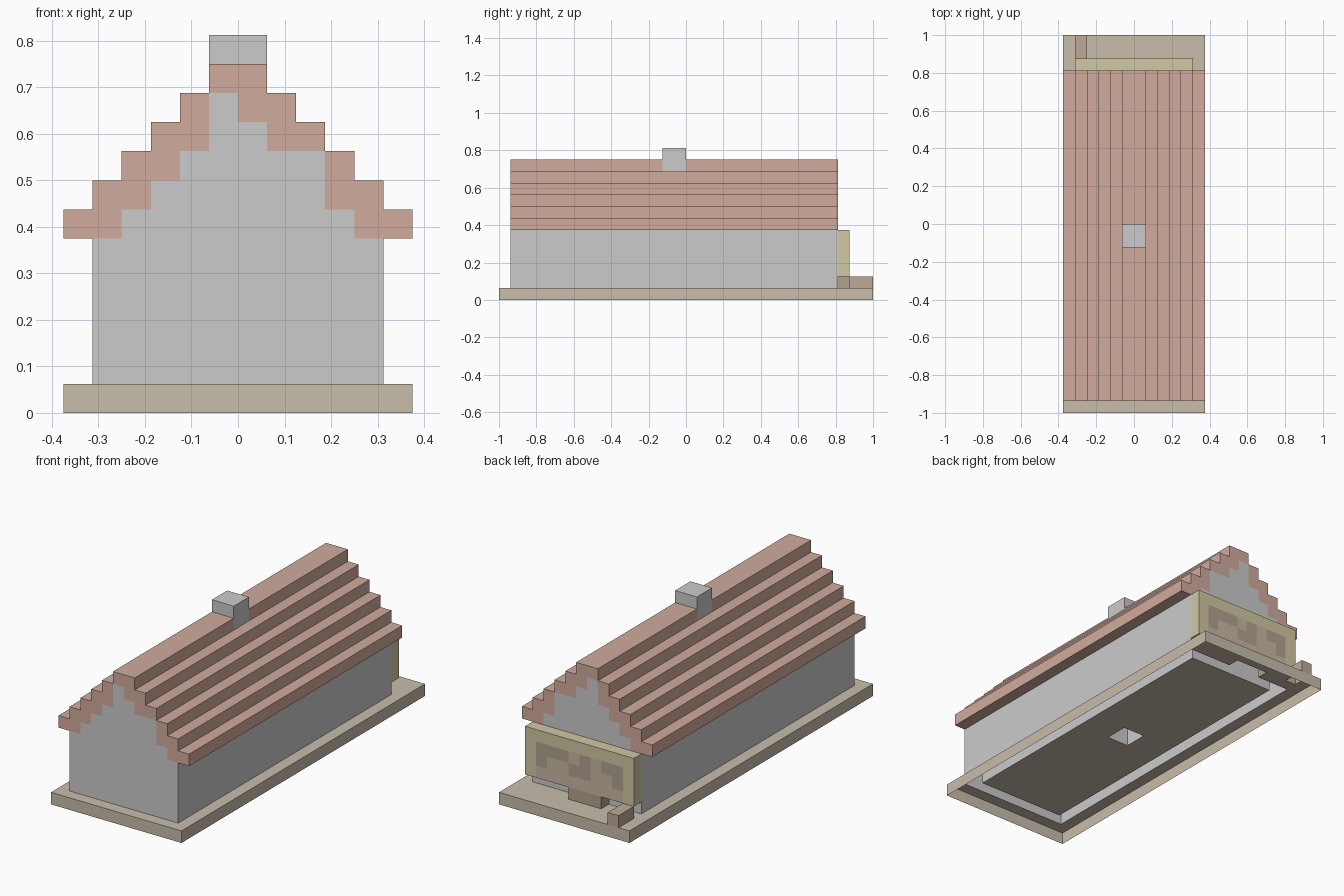
import bpy, bmesh
from mathutils import Vector

if "Cube" in bpy.data.objects:
    bpy.data.objects.remove(bpy.data.objects["Cube"])

U = 1 / 16                      # edge length of one block
cells = {}                      # block position -> part name


def fill(part, x, y, z):
    """Fill a box of blocks; each range is (start, end) in block units."""
    for i in range(*x):
        for j in range(*y):
            for k in range(*z):
                cells[i, j, k] = part


def clear(x, y, z):
    for i in range(*x):
        for j in range(*y):
            for k in range(*z):
                cells.pop((i, j, k), None)


# Ground slab
fill("base", (-6, 6), (-16, 16), (0, 1))

# Hollow stone walls
fill("walls", (-5, 5), (-15, 13), (1, 6))
clear((-4, 4), (-14, 12), (1, 6))

# Stepped gables at both ends
for j in (-15, 12):
    for k in range(6, 11):
        half = 11 - k
        fill("walls", (-half, half), (j, j + 1), (k, k + 1))

# Stepped roof, two blocks wide per course, meeting at the ridge
for n in range(5):
    for start in (n - 6, 4 - n):
        fill("roof", (start, start + 2), (-15, 13), (6 + n, 7 + n))
fill("roof", (-1, 1), (-15, 13), (11, 12))

# Uneven stones of the gables showing between the tiles
for j in (-15, 12):
    cells[-1, j, 10] = cells[2, j, 8] = "walls"

# Chimney rising from the floor
fill("chimney", (-1, 1), (-2, 0), (1, 13))

# Porch: frame, plank panel with dark boards, low threshold, log
fill("porch_frame", (-5, 5), (13, 14), (2, 6))
fill("porch_panel", (-4, 4), (13, 14), (2, 5))
for i, k in ((3, 4), (2, 4), (3, 3), (1, 4), (0, 3), (-1, 3), (-1, 4),
             (-3, 4), (-4, 4), (-4, 3)):
    cells[i, 13, k] = "dark_boards"
fill("threshold", (-2, 1), (13, 14), (1, 2))
fill("log", (-5, -4), (14, 16), (1, 2))

COLORS = {
    "base": (0.58, 0.51, 0.41, 1),
    "roof": (0.64, 0.41, 0.34, 1),
    "porch_frame": (0.64, 0.58, 0.37, 1),
    "porch_panel": (0.60, 0.48, 0.37, 1),
    "dark_boards": (0.44, 0.37, 0.28, 1),
    "threshold": (0.46, 0.36, 0.27, 1),
    "log": (0.52, 0.40, 0.30, 1),
}


def build(part):
    """Mesh the exposed block sides of one part and merge flat areas."""
    bm = bmesh.new()
    for cell in [c for c, p in cells.items() if p == part]:
        for axis in range(3):
            for side in (0, 1):
                near = list(cell)
                near[axis] += 1 if side else -1
                if tuple(near) in cells or near[2] < 0:
                    continue
                corners = []
                for a, b in ((0, 0), (1, 0), (1, 1), (0, 1)):
                    p = Vector(cell)
                    p[axis] += side
                    p[(axis + 1) % 3] += a
                    p[(axis + 2) % 3] += b
                    corners.append(bm.verts.new(p * U))
                bm.faces.new(corners if side else corners[::-1])
    bmesh.ops.remove_doubles(bm, verts=bm.verts, dist=1e-4)
    bmesh.ops.dissolve_limit(bm, angle_limit=0.01, verts=bm.verts, edges=bm.edges)
    mesh = bpy.data.meshes.new(part)
    bm.to_mesh(mesh)
    bm.free()
    if part in COLORS:
        mat = bpy.data.materials.new(part)
        mat.diffuse_color = COLORS[part]
        mat.use_nodes = True
        mat.node_tree.nodes["Principled BSDF"].inputs["Base Color"].default_value = mat.diffuse_color
        mesh.materials.append(mat)
    bpy.context.collection.objects.link(bpy.data.objects.new(part, mesh))


for part in sorted(set(cells.values())):
    build(part)
